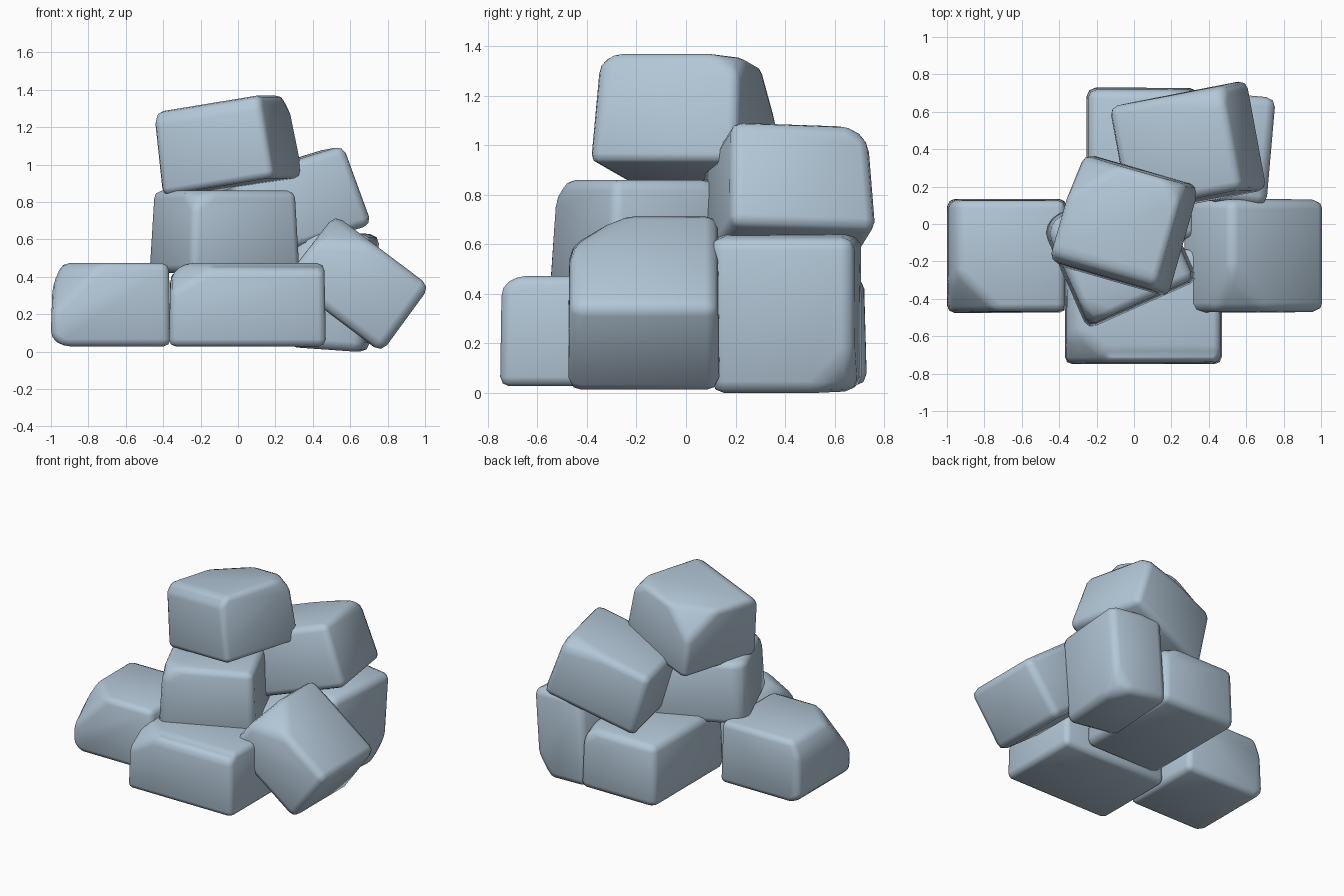
import bpy
import bmesh
from math import radians
from mathutils import Vector, Euler

if "Cube" in bpy.data.objects:
    bpy.data.objects.remove(bpy.data.objects["Cube"], do_unlink=True)

stone = bpy.data.materials.new("blue_grey_stone")
stone.use_nodes = True
colour = (0.45, 0.57, 0.68, 1)
stone.diffuse_color = colour
stone.node_tree.nodes["Principled BSDF"].inputs["Base Color"].default_value = colour


def rock(name, centre, size, turn=(0, 0, 0), taper=0.95, cuts=()):
    """Tapered block with corners or edges sliced off, then rounded."""
    bm = bmesh.new()
    bmesh.ops.create_cube(bm, size=2)
    # Slice in unit space: each cut is a direction and how far out it lies
    for direction, reach in cuts:
        n = Vector(direction)
        out = bmesh.ops.bisect_plane(
            bm, geom=bm.verts[:] + bm.edges[:] + bm.faces[:],
            plane_co=n * reach / n.length_squared, plane_no=n, clear_outer=True)
        rim = [e for e in out["geom_cut"] if isinstance(e, bmesh.types.BMEdge)]
        bmesh.ops.holes_fill(bm, edges=rim)
    for v in bm.verts:
        k = taper if v.co.z > 0 else 1
        v.co = Vector((v.co.x * k * size[0], v.co.y * k * size[1], v.co.z * size[2])) / 2
    bmesh.ops.recalc_face_normals(bm, faces=bm.faces)
    bmesh.ops.bevel(bm, geom=bm.edges[:], offset=0.05, segments=2,
                    profile=0.5, affect="EDGES", clamp_overlap=True)
    for f in bm.faces:
        f.smooth = True
    mesh = bpy.data.meshes.new(name)
    bm.to_mesh(mesh)
    bm.free()
    mesh.materials.append(stone)
    obj = bpy.data.objects.new(name, mesh)
    obj.location = centre
    obj.rotation_euler = Euler([radians(a) for a in turn])
    bpy.context.collection.objects.link(obj)


# Bottom ring of rocks
rock("right_rock", (-0.68, -0.17, 0.25), (0.64, 0.61, 0.445), taper=0.97,
     cuts=[((-1, -1, 0.7), 1.85), ((-1, 0, 0.3), 1.14), ((-1, 0, -1), 1.8)])
rock("front_rock", (0.05, -0.44, 0.25), (0.84, 0.62, 0.445), taper=0.98,
     cuts=[((-1, 0, 0.6), 1.42), ((0, -1, 1), 1.8), ((-1, -1, 1), 2.3)])
rock("left_rock", (0.64, -0.17, 0.365), (0.65, 0.61, 0.44), (0, 37, 0), 0.98,
     cuts=[((-1, -1, 1), 2.2)])
rock("back_rock", (0.045, 0.32, 0.25), (0.60, 0.82, 0.44), taper=0.97,
     cuts=[((1, 1, 1), 2.6)])
rock("back_left_rock", (0.51, 0.405, 0.325), (0.41, 0.58, 0.63), (0, 4, -5), 1.0,
     cuts=[((1, 1, -1), 2.45)])

# Middle rocks
rock("middle_front_rock", (-0.08, -0.145, 0.64), (0.65, 0.63, 0.44), (0, 0, 24), 0.94,
     cuts=[((1, 1, 1), 2.4), ((-1, -1, 1), 2.6), ((-1, 1, 0), 1.8)])
rock("middle_back_rock", (0.28, 0.41, 0.785), (0.69, 0.60, 0.45), (-2, -17, 11), 0.94,
     cuts=[((0.3, 1, 1), 2.0)])

# Top rock
rock("top_rock", (-0.06, 0.0, 1.105), (0.63, 0.62, 0.45), (0, -9, -16), 0.95,
     cuts=[((0, -1, 1), 1.8), ((-1, 1, 1), 2.2), ((1, 1, 1), 2.6)])
